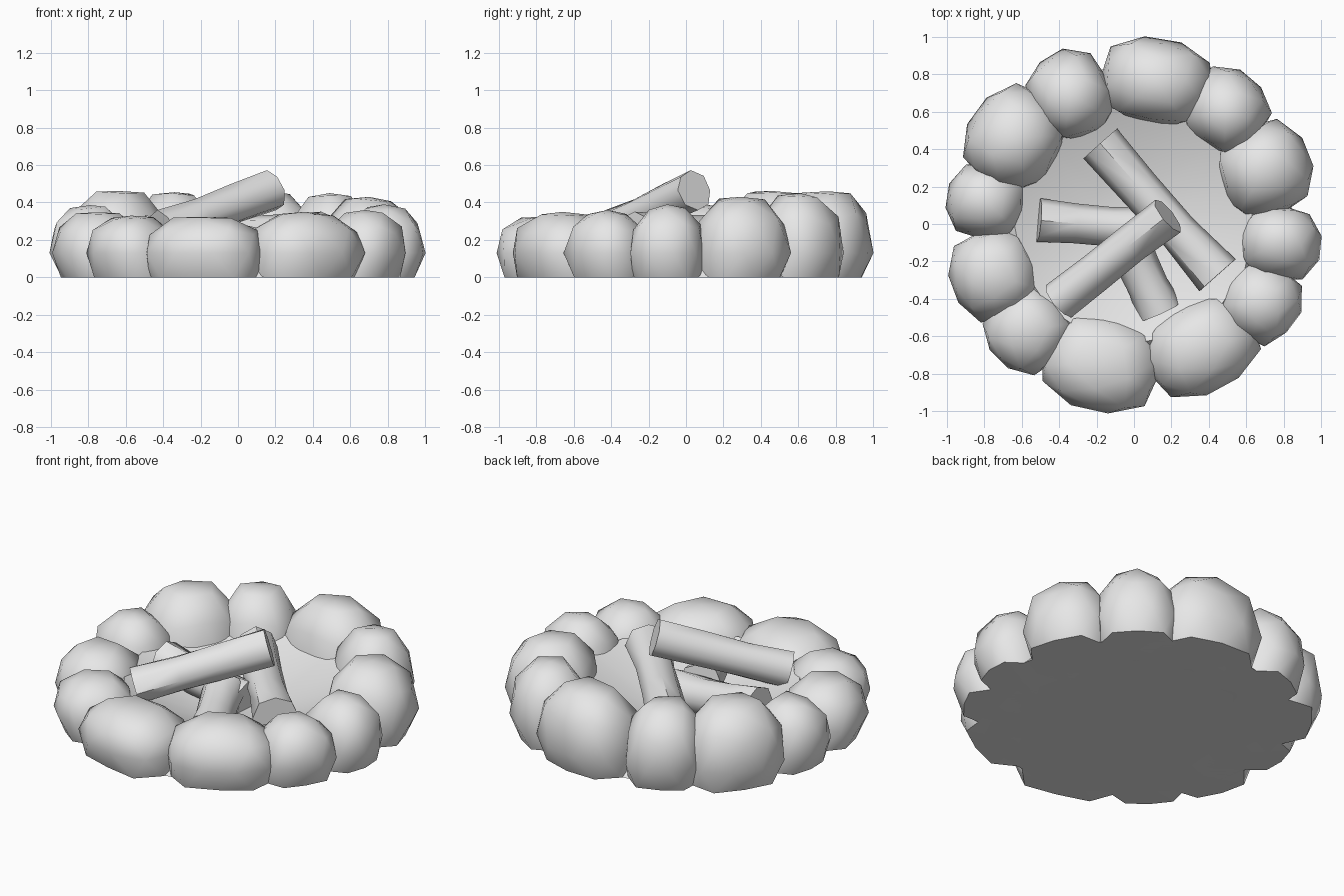
import bpy, bmesh, math, random
from mathutils import Vector, Matrix

random.seed(4)
if "Cube" in bpy.data.objects:
    bpy.data.objects.remove(bpy.data.objects["Cube"], do_unlink=True)

grey = bpy.data.materials.new("plain_grey")
grey.use_nodes = True
COLOUR = (0.8, 0.8, 0.8, 1)
grey.diffuse_color = COLOUR
next(n for n in grey.node_tree.nodes if n.type == "BSDF_PRINCIPLED").inputs["Base Color"].default_value = COLOUR
parts = []


def add_part(name, bm):
    bmesh.ops.recalc_face_normals(bm, faces=bm.faces)
    mesh = bpy.data.meshes.new(name)
    bm.to_mesh(mesh)
    bm.free()
    mesh.materials.append(grey)
    obj = bpy.data.objects.new(name, mesh)
    bpy.context.collection.objects.link(obj)
    parts.append(obj)


def stone(name, x, y, radial, tangent, height):
    """Boxy rounded boulder, flat underneath, turned to face the ring centre."""
    bm = bmesh.new()
    bmesh.ops.create_icosphere(bm, subdivisions=2, radius=1)
    for v in bm.verts:
        norm = sum(abs(c) ** 3 for c in v.co) ** (1 / 3)
        v.co *= random.uniform(0.97, 1.03) / norm
    size = [max(abs(v.co[i]) for v in bm.verts) for i in range(3)]
    turn = Matrix.Rotation(math.atan2(y, x), 3, "Z")
    middle = 0.13
    for v in bm.verts:
        a, b, c = (v.co[i] / size[i] for i in range(3))
        taper = 1 - 0.1 * max(c, 0)
        z = middle + c * (height - middle) if c > 0 else max(0, middle + c * 0.26)
        # Both flanks draw slightly towards the ring centre near the ground
        lean = -0.04 * (1 - min(z / middle, 1))
        v.co = turn @ Vector((a * radial * taper + lean, b * tangent * taper, z)) + Vector((x, y, 0))
    add_part(name, bm)


def log(name, start, end, radius, waist=0.88):
    """Eight-sided log, a little thinner along its middle."""
    start, end = Vector(start), Vector(end)
    axis = end - start
    bm = bmesh.new()
    bmesh.ops.create_cone(bm, cap_ends=True, segments=8, radius1=radius,
                          radius2=radius, depth=axis.length)
    sides = [e for e in bm.edges if abs(e.verts[0].co.z - e.verts[1].co.z) > 0.01]
    bmesh.ops.subdivide_edges(bm, edges=sides, cuts=2)
    for v in bm.verts:
        inner = abs(v.co.z) < axis.length * 0.4
        k = (waist if inner else 1) * random.uniform(0.95, 1.05)
        v.co.x *= k
        v.co.y *= k
    place = Matrix.Translation((start + end) / 2) @ axis.to_track_quat("Z", "Y").to_matrix().to_4x4()
    bmesh.ops.transform(bm, matrix=place, verts=bm.verts)
    add_part(name, bm)


# Ring of stones: x, y, radial half size, tangential half size, height
RING = [
    (0.12, 0.76, 0.23, 0.31, 0.46), (-0.34, 0.69, 0.24, 0.22, 0.46),
    (-0.64, 0.46, 0.26, 0.28, 0.47), (-0.79, 0.12, 0.21, 0.20, 0.39),
    (-0.75, -0.27, 0.23, 0.24, 0.36), (-0.57, -0.57, 0.22, 0.22, 0.33),
    (-0.18, -0.75, 0.25, 0.32, 0.33), (0.36, -0.66, 0.24, 0.31, 0.35),
    (0.68, -0.42, 0.21, 0.21, 0.36), (0.78, -0.10, 0.22, 0.20, 0.39),
    (0.70, 0.29, 0.25, 0.25, 0.43), (0.49, 0.61, 0.22, 0.23, 0.45),
]
for i, spec in enumerate(RING):
    stone(f"ring_stone_{i + 1}", *spec)

# Bowl-shaped fire bed that closes the underside
bm = bmesh.new()
bmesh.ops.create_cone(bm, cap_ends=True, segments=16, radius1=0.86, radius2=0.64, depth=0.24,
                      matrix=Matrix.Translation((0, 0, 0.12)))
top = max(bm.faces, key=lambda f: f.calc_center_median().z)
bmesh.ops.inset_region(bm, faces=[top], thickness=0.38, depth=-0.15)
add_part("fire_bed", bm)

# Stacked logs
log("long_log", (-0.18, 0.43, 0.22), (0.445, -0.275, 0.23), 0.125)
log("top_log", (-0.405, -0.41, 0.25), (0.18, 0.045, 0.465), 0.11, 0.95)
log("left_log", (-0.51, 0.02, 0.21), (0.08, -0.03, 0.14), 0.12)
log("front_log", (0.135, -0.47, 0.14), (-0.04, -0.08, 0.19), 0.125)

# Soft shading with crisp sharp edges
for obj in bpy.context.selected_objects:
    obj.select_set(False)
for obj in parts:
    obj.select_set(True)
bpy.context.view_layer.objects.active = parts[0]
bpy.ops.object.shade_smooth_by_angle(angle=math.radians(50))
